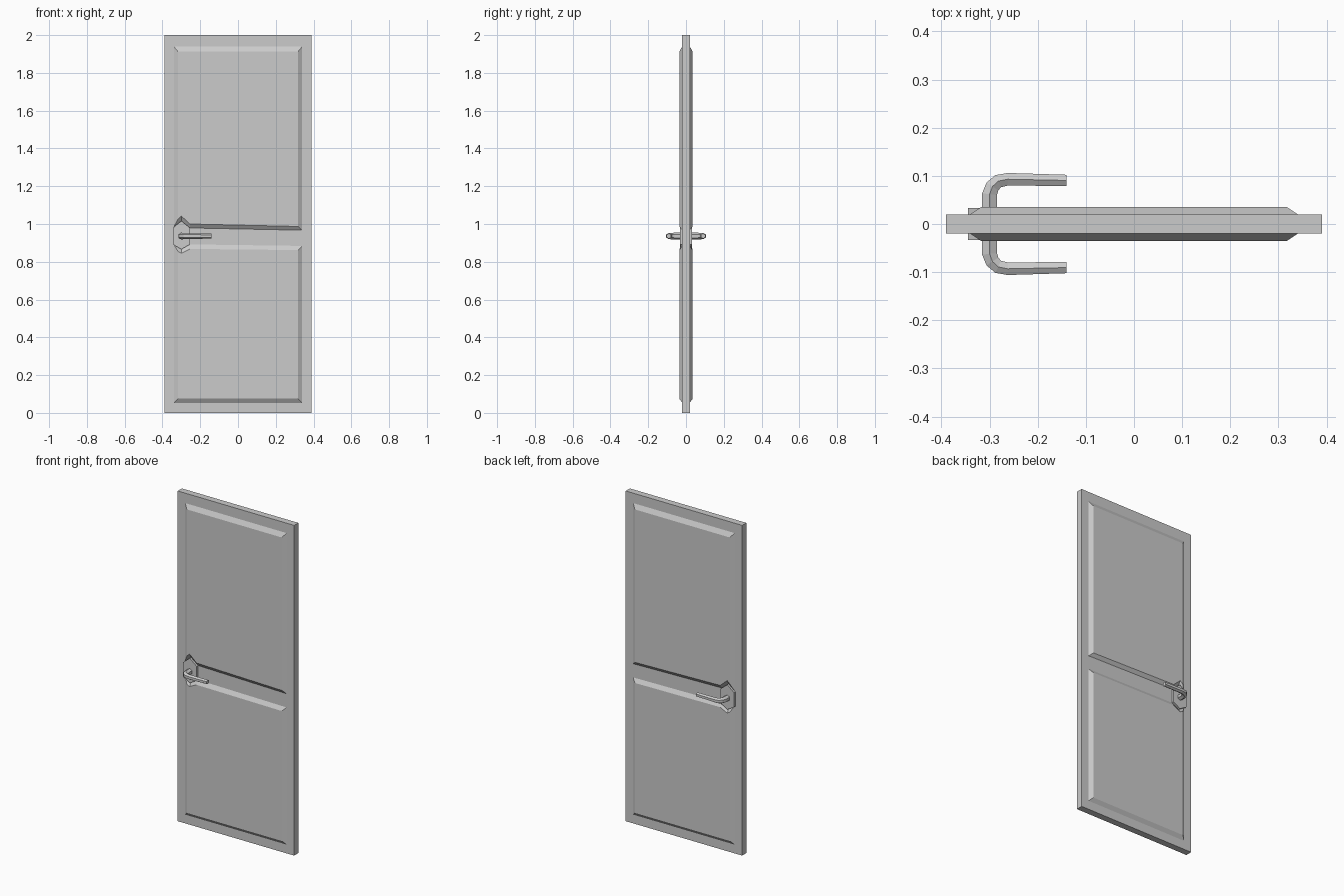
import bpy, bmesh, math
from mathutils import Vector

if "Cube" in bpy.data.objects:
    bpy.data.objects.remove(bpy.data.objects["Cube"])


def make_object(name, rings, mirror=False):
    """Skin a list of equal-sized closed rings and cap both ends."""
    bm = bmesh.new()
    loops = [[bm.verts.new(p) for p in ring] for ring in rings]
    n = len(loops[0])
    for a, b in zip(loops, loops[1:]):
        for i in range(n):
            bm.faces.new((a[i], a[(i + 1) % n], b[(i + 1) % n], b[i]))
    bm.faces.new(loops[0])
    bm.faces.new(loops[-1])
    bmesh.ops.recalc_face_normals(bm, faces=bm.faces)
    mesh = bpy.data.meshes.new(name)
    bm.to_mesh(mesh)
    bm.free()
    obj = bpy.data.objects.new(name, mesh)
    bpy.context.collection.objects.link(obj)
    if mirror:
        mod = obj.modifiers.new("both_sides", 'MIRROR')
        mod.use_axis = (False, True, False)
        mod.use_mirror_merge = False
    return obj


def ring_xz(points, y):
    return [(x, y, z) for x, z in points]


# Door slab
slab = [(-.39, 0), (.39, 0), (.39, 2), (-.39, 2)]
make_object("door_slab", [ring_xz(slab, -.02), ring_xz(slab, .02)])

# Raised panels, bevelled and stepped around the handle plate
upper_outer = [(-.34, 1.94), (.34, 1.94), (.34, .967), (-.254, .979), (-.30, 1.016), (-.34, .984)]
upper_inner = [(-.318, 1.913), (.318, 1.913), (.318, .987), (-.254, 1.0), (-.30, 1.042), (-.318, 1.026)]
lower_outer = [(-.34, .053), (.34, .053), (.34, .884), (-.254, .892), (-.30, .866), (-.34, .892)]
lower_inner = [(-.318, .075), (.318, .075), (.318, .862), (-.254, .868), (-.30, .845), (-.318, .855)]
for name, outer, inner in (("upper_panel", upper_outer, upper_inner),
                           ("lower_panel", lower_outer, lower_inner)):
    make_object(name, [ring_xz(outer, -.019), ring_xz(outer, -.02), ring_xz(inner, -.035)], True)

# Handle backing plate
plate = [(-.30, 1.016), (-.254, .979), (-.254, .892), (-.30, .866), (-.345, .892), (-.345, .979)]
make_object("handle_plate", [ring_xz(plate, -.018), ring_xz(plate, -.033)], True)

# Lever handle: hexagonal bar swept along a bent path (x, y, radius)
path = [(-.30, -.025, .018), (-.30, -.062, .018), (-.294, -.078, .017),
        (-.282, -.089, .016), (-.262, -.093, .015), (-.14, -.0905, .0135)]
rings = []
for i, (x, y, r) in enumerate(path):
    prev, nxt = path[max(i - 1, 0)], path[min(i + 1, len(path) - 1)]
    t = Vector((nxt[0] - prev[0], nxt[1] - prev[1], 0)).normalized()
    side = Vector((-t.y, t.x, 0))
    rings.append([Vector((x, y, .936)) + r * (math.cos(a) * side + math.sin(a) * Vector((0, 0, 1)))
                  for a in (math.radians(30 + 60 * k) for k in range(6))])
make_object("lever_handle", rings, True)
